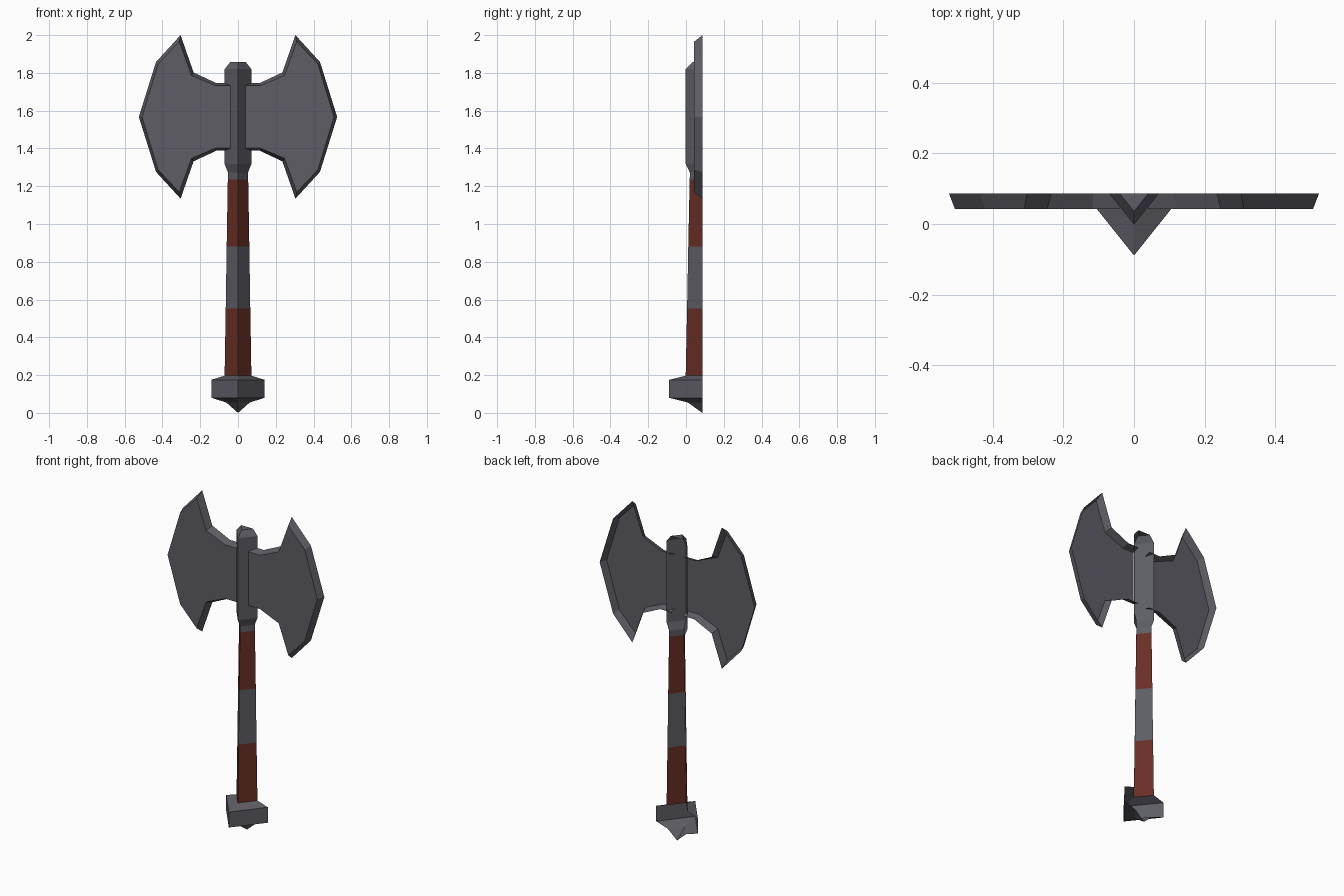
import bpy

if "Cube" in bpy.data.objects:
    bpy.data.objects.remove(bpy.data.objects["Cube"])

BACK = 0.087          # open back plane of the half-relief axe
FRONT = 0.043         # front plane of the blades


def material(name, rgb):
    m = bpy.data.materials.new(name)
    m.diffuse_color = (*rgb, 1)
    m.use_nodes = True
    m.node_tree.nodes["Principled BSDF"].inputs["Base Color"].default_value = m.diffuse_color
    return m


steel = material("dark steel", (0.11, 0.11, 0.13))
leather = material("red brown grip", (0.14, 0.028, 0.018))


def make(name, verts, faces, mats):
    me = bpy.data.meshes.new(name)
    me.from_pydata(verts, [], faces)
    for m in mats:
        me.materials.append(m)
    ob = bpy.data.objects.new(name, me)
    bpy.context.collection.objects.link(ob)
    return ob


def v_shaft(name, rings, mat, cap=False):
    """Open-backed V section running through (z, half width) rings."""
    verts, faces = [], []
    for z, w in rings:
        verts += [(-w, BACK, z), (0, BACK - 1.25 * w, z), (w, BACK, z)]
    for i in range(len(rings) - 1):
        for j in range(2):
            a = 3 * i + j
            faces.append((a, a + 1, a + 4, a + 3))
    if cap:
        n = len(verts)
        faces.append((n - 3, n - 2, n - 1))
    return make(name, verts, faces, [mat])


# Pommel with pointed tip
pommel = [(0.055, 0.062), (0.08, 0.141), (0.175, 0.141), (0.197, 0.071)]
v_shaft("pommel", pommel, steel)
w = pommel[0][1]
make("pommel_tip",
     [(0, BACK, 0), (-w, BACK, 0.055), (0, BACK - 1.25 * w, 0.055), (w, BACK, 0.055)],
     [(0, 2, 1), (0, 3, 2)], [steel])

# Grip, metal band and upper grip
v_shaft("lower_grip", [(0.197, 0.071), (0.552, 0.065)], leather)
v_shaft("middle_band", [(0.552, 0.065), (0.882, 0.060)], steel)
v_shaft("upper_grip", [(0.882, 0.060), (1.235, 0.054)], leather)

# Head socket
v_shaft("head_socket", [(1.235, 0.054), (1.272, 0.053), (1.318, 0.071),
                        (1.82, 0.071), (1.857, 0.041)], steel, cap=True)

# Blades: half outlines (x, height above blade centre), mirrored down and across
MID = 1.567
outer = [(0.04, 0.179), (0.115, 0.179), (0.235, 0.235), (0.304, 0.433),
         (0.434, 0.291), (0.525, 0)]
inner = [(0.04, 0.165), (0.118, 0.165), (0.246, 0.219), (0.311, 0.398),
         (0.423, 0.280), (0.508, 0)]


def full(half):
    return half + [(x, -h) for x, h in reversed(half[:-1])]


for side, name in ((1, "right_blade"), (-1, "left_blade")):
    rim, face = full(outer), full(inner)
    n = len(rim)
    verts = [(side * x, BACK, MID + h) for x, h in rim]
    verts += [(side * x, FRONT, MID + h) for x, h in face]
    faces = [tuple(range(2 * n - 1, n - 1, -1))]
    faces += [(i, i + n, i + n + 1, i + 1) for i in range(n - 1)]
    if side > 0:
        faces = [tuple(reversed(f)) for f in faces]
    # front plate must look towards -y, bevelled rim outwards
    ob = make(name, verts, faces, [steel])
    for p in ob.data.polygons:
        outward = p.normal.y < 0
        if not outward:
            p.flip()
    ob.data.update()
